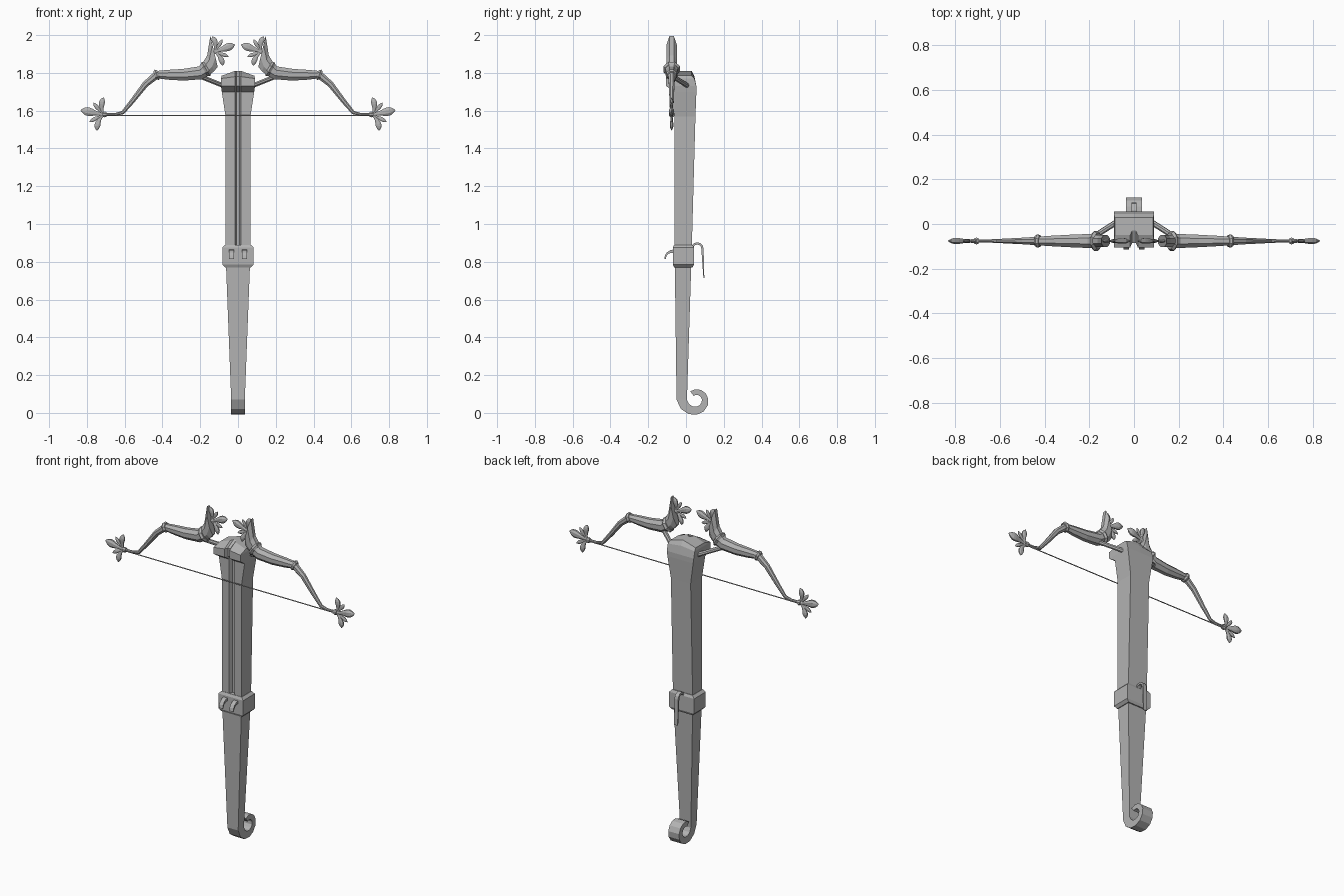
import bpy
import bmesh
from math import cos, sin, pi, tau
from mathutils import Vector

cube = bpy.data.objects.get("Cube")
if cube:
    bpy.data.objects.remove(cube)

SHADE = .45
grey = bpy.data.materials.new("plain_grey")
grey.use_nodes = True
grey.diffuse_color = (SHADE, SHADE, SHADE, 1)
shader = grey.node_tree.nodes["Principled BSDF"]
shader.inputs["Base Color"].default_value = grey.diffuse_color

bow_depth = Vector((0, -.076, 0))
depth_axis = Vector((0, 1, 0))


def loft(name, tubes, mirror=False):
    """Skin each list of rings, cap its ends and join all in one object."""
    bm = bmesh.new()
    for rings in tubes:
        rows = [[bm.verts.new(point) for point in ring] for ring in rings]
        for row, following in zip(rows, rows[1:]):
            for i in range(len(row)):
                bm.faces.new((row[i - 1], row[i], following[i], following[i - 1]))
        bm.faces.new(rows[0])
        bm.faces.new(rows[-1])
    bmesh.ops.recalc_face_normals(bm, faces=bm.faces)
    mesh = bpy.data.meshes.new(name)
    bm.to_mesh(mesh)
    bm.free()
    mesh.materials.append(grey)
    part = bpy.data.objects.new(name, mesh)
    bpy.context.collection.objects.link(part)
    if mirror:
        modifier = part.modifiers.new("mirror", 'MIRROR')
        modifier.use_mirror_merge = False


def oval(centre, across, deep, sides=8):
    """Ring around a centre, spanned by two half-axis vectors."""
    angles = [tau * (i + .5) / sides for i in range(sides)]
    return [centre + across * cos(angle) + deep * sin(angle) for angle in angles]


def bow_point(x, z):
    return bow_depth + Vector((x, 0, z))


def tube(path, radii, flatness=1):
    """Tube with given radii along a path lying in the bow plane."""
    rings = []
    for i, (centre, radius) in enumerate(zip(path, radii)):
        before, after = path[max(i - 1, 0)], path[min(i + 1, len(path) - 1)]
        across = (after - before).cross(depth_axis).normalized()
        rings.append(oval(centre, across * radius, depth_axis * radius * flatness))
    return rings


def spiral(y, z, start, sweep, outer, inner, steps):
    """Pairs of outer and inner edge points; radii ease from begin to end."""
    pairs = []
    for i in range(steps + 1):
        t = i / steps
        angle = start + sweep * t
        pair = []
        for begin, end in (outer, inner):
            radius = end + (begin - end) * (1 - t) ** 2
            pair.append((y + radius * cos(angle), z + radius * sin(angle)))
        pairs.append(pair)
    return pairs


def ribbon(pairs, half, x=0):
    """Square-edged ribbon of constant width along edge point pairs."""
    return [[(x - half, *outer), (x + half, *outer), (x + half, *inner), (x - half, *inner)]
            for outer, inner in pairs]


# Stock sections: a box with a groove down the front and a raised middle
def section(z, half, front, back, groove=0, ridge=0):
    lip, floor, top = .017, front + groove, z + ridge
    return [(-half, front, z), (-lip, front, top), (-lip / 2, floor, top),
            (lip / 2, floor, top), (lip, front, top), (half, front, z),
            (half, back, z), (0, back, top), (-half, back, z)]


groove = .02
loft("grip", [[section(.07, .036, -.05, .005),
               section(.85, .066, -.06, .03)]])
loft("forestock", [[section(.85, .066, -.06, .03, groove),
                    section(1.57, .066, -.06, .05, groove),
                    section(1.7, .086, -.06, .055, groove)]])
loft("stock_head", [[section(1.7, .086, -.06, .055, groove),
                     section(1.73, .09, -.105, .055, groove),
                     section(1.77, .09, -.105, .045, groove, .01),
                     section(1.785, .086, -.05, .03, groove, .025)]])

# Scroll at the butt of the stock
loft("butt_scroll", [ribbon(spiral(.055, .07, pi, 1.7 * pi, (.105, .055), (.05, .025), 10), .036)])

# Band with chamfered rims around the stock
band_middle, band_half, chamfer = .83, .06, .015
band = []
for height, inset in ((-band_half, chamfer), (chamfer - band_half, 0),
                      (band_half - chamfer, 0), (band_half, chamfer)):
    half, deep = .083 - inset, .056 - inset / 2
    band.append([(a * half, b * deep - .014, band_middle + height)
                 for a, b in ((-1, -1), (1, -1), (1, 1), (-1, 1))])
loft("stock_band", [band])

# Trigger arch with a straight tail, and the two string catches
arch = spiral(.06, .87, pi, -pi, (.033, .033), (.021, .021), 6)
arch.append([(.097, .715), (.092, .715)])
loft("trigger", [ribbon(arch, .012)])
hook = spiral(-.065, .815, pi / 2, pi / 2, (.05, .05), (.03, .042), 4)
loft("string_catches", [ribbon(hook, .013, .035)], True)

# Bow limbs, tapering outward
limb = [bow_point(x, z) for x, z in (
    (.17, 1.82), (.2, 1.8), (.29, 1.79), (.37, 1.79), (.43, 1.79),
    (.49, 1.74), (.56, 1.65), (.61, 1.59), (.65, 1.58), (.72, 1.58))]
taper = [.024 + .016 * cos(pi * (i / (len(limb) - 1)) ** .8) for i in range(len(limb))]
loft("bow_limbs", [tube(limb, taper, .9)], True)

# Cups at the inner ends, drawn out to a point
cup = [oval(bow_point(x, z), Vector((lean, 0, rise)), depth_axis * .03)
       for x, z, lean, rise in ((.127, 1.914, .021, .088),
                                (.145, 1.85, .02, .045),
                                (.172, 1.82, .014, .04))]
loft("limb_cups", [cup], True)


# Raised collars on the limbs
def collar(centre, along, radius):
    return tube([centre - along, centre, centre + along], [radius, radius * 1.25, radius])


loft("limb_collars", [collar(limb[0], Vector((.01, 0, -.006)), .038),
                      collar(limb[4], Vector((.01, 0, -.004)), .025),
                      collar(bow_point(.705, 1.58), Vector((.01, 0, 0)), .013)], True)


# Leaf ornaments: a pointed centre leaf and two pairs of curls
def leaf(start, heading, length, bend, width):
    steps = 8
    path, radii = [start], [width / 2]
    for i in range(1, steps + 1):
        t = i / steps
        angle = heading + bend * t
        path.append(path[-1] + Vector((cos(angle), 0, sin(angle))) * length / steps)
        radii.append(width * (.1 + .9 * sin(pi * t * t) + .25 * (1 - t)))
    return tube(path, radii, .6)


def ornament(start, heading, size):
    leaves = [leaf(start, heading, .125 * size, 0, .023 * size)]
    for side in (1, -1):
        leaves.append(leaf(start, heading + side * .8, .095 * size, side, .016 * size))
        leaves.append(leaf(start, heading + side * .55, .085 * size, side * .2, .011 * size))
    return leaves


loft("outer_leaves", ornament(bow_point(.71, 1.578), .2, 1), True)
loft("inner_leaves", ornament(bow_point(.125, 1.91), pi - .35, .92), True)

# Braces from the stock to the limbs
root, tip = Vector((.06, .02, 1.725)), bow_point(.21, 1.785)
sideways = (tip - root).cross(depth_axis).normalized() * .013
upward = sideways.cross((tip - root).normalized())
loft("limb_braces", [[oval(root, sideways, upward), oval(tip, sideways, upward)]], True)

# Bow string
string_end = Vector((.68, 0, 0))
nock = bow_point(0, 1.574)
loft("bow_string", [tube([nock - string_end, nock + string_end], [.003, .003])])
